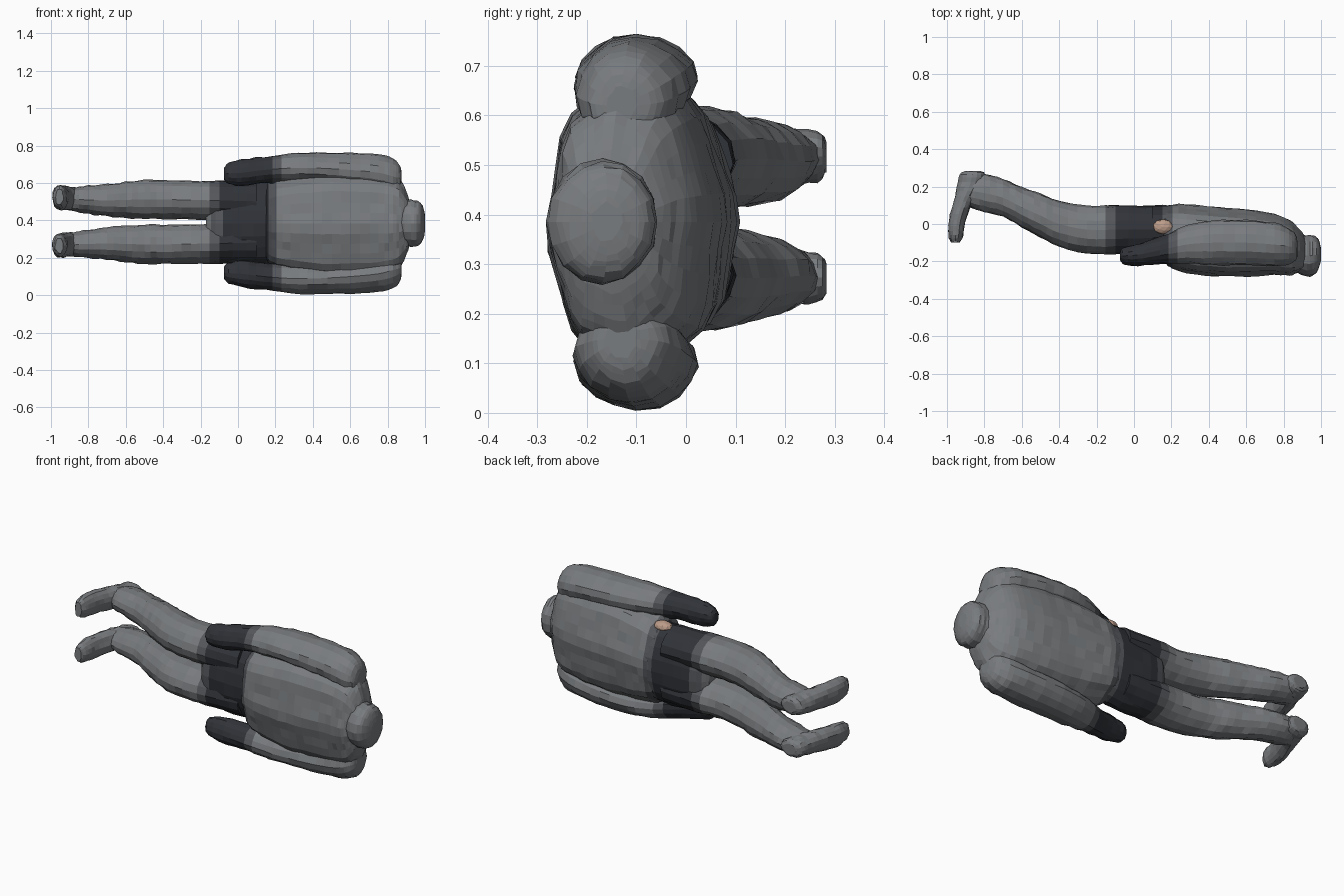
import bpy, bmesh, math, random
from mathutils import Vector

random.seed(4)
MID = 0.385                      # height of the symmetry plane between both sides


def material(name, color):
    m = bpy.data.materials.new(name)
    m.diffuse_color = (*color, 1)
    return m


MATS = [material("grey_cloth", (0.19, 0.20, 0.21)),
        material("faded_cloth", (0.09, 0.095, 0.105)),
        material("dark_cloth", (0.03, 0.033, 0.04))]
SKIN = material("skin", (0.50, 0.33, 0.25))


def shade(x):
    # dark band around the hips and hands, fading at both ends
    if -0.10 < x < 0.17:
        return 2
    return 1 if -0.14 < x < 0.22 else 0


def resample(rows, steps):
    # Catmull-Rom interpolation between the given cross-sections
    out = []
    for i in range(len(rows) - 1):
        p = [rows[max(0, min(len(rows) - 1, i + k))] for k in (-1, 0, 1, 2)]
        for s in range(steps):
            t = s / steps
            out.append([0.5 * (2 * b + (c - a) * t + (2 * a - 5 * b + 4 * c - d) * t * t
                               + (3 * b - a - 3 * c + d) * t ** 3) for a, b, c, d in zip(*p)])
    return out + [list(rows[-1])]


def tube(name, rows, axis="x", sides=16, steps=3, power=2.0, folds=0.0, jitter=0.004):
    """Loft of rows (x, y, z, r_side, r_height); rings face along the axis."""
    bm = bmesh.new()
    rings = []
    for x, y, z, ra, rb in resample(rows, steps):
        ring = []
        for i in range(sides):
            a = 2 * math.pi * i / sides
            c, s = math.cos(a), math.sin(a)
            k = (abs(c) ** power + abs(s) ** power) ** (-1 / power)
            k *= 1 + folds * (1 if i % 4 < 2 else -1)
            u, v = c * k * ra, s * k * rb
            off = Vector((0, u, v)) if axis == "x" else Vector((u, 0, v))
            off += off.normalized() * random.uniform(-jitter, jitter)
            ring.append(bm.verts.new(Vector((x, y, z)) + off))
        rings.append(ring)
    for r0, r1 in zip(rings, rings[1:]):
        for i in range(sides):
            j = (i + 1) % sides
            bm.faces.new((r0[i], r0[j], r1[j], r1[i]))
    bm.faces.new(rings[0])
    bm.faces.new(rings[-1])
    bmesh.ops.recalc_face_normals(bm, faces=bm.faces)
    for f in bm.faces:
        f.material_index = shade(f.calc_center_median().x)
    me = bpy.data.meshes.new(name)
    bm.to_mesh(me)
    bm.free()
    for m in MATS:
        me.materials.append(m)
    ob = bpy.data.objects.new(name, me)
    bpy.context.collection.objects.link(ob)
    return ob


# jacket with lengthwise folds, closing to the collar
tube("jacket", [(0.15, -0.04, MID, 0.12, 0.20), (0.18, -0.06, MID, 0.16, 0.235),
                (0.28, -0.08, MID, 0.18, 0.265), (0.45, -0.095, MID, 0.18, 0.29),
                (0.60, -0.10, MID, 0.175, 0.29), (0.75, -0.11, MID, 0.16, 0.28),
                (0.83, -0.125, MID, 0.145, 0.26), (0.875, -0.14, MID, 0.12, 0.22),
                (0.91, -0.15, MID, 0.09, 0.14), (0.925, -0.16, MID, 0.05, 0.07)],
     sides=32, power=2.15, folds=0.022)

# hips
tube("hips", [(-0.17, -0.03, MID, 0.06, 0.13), (-0.12, -0.03, MID, 0.115, 0.20),
              (0.02, -0.03, MID, 0.13, 0.225), (0.20, -0.03, MID, 0.13, 0.22)], sides=20)

# head
tube("head", [(0.86, -0.165, MID, 0.08, 0.10), (0.89, -0.165, MID, 0.105, 0.122),
              (0.94, -0.17, MID, 0.11, 0.124), (0.975, -0.165, MID, 0.095, 0.112),
              (0.992, -0.16, MID, 0.065, 0.08), (1.0, -0.16, MID, 0.03, 0.04)])

# limbs on both sides
for side, s in (("lower", -1), ("upper", 1)):
    def mirrored(rows, mid=MID):
        return [(x, y, mid + s * d, a, b) for x, y, d, a, b in rows]

    # sleeve and hand
    tube(side + "_arm", mirrored([
        (-0.075, -0.17, 0.265, 0.02, 0.03), (-0.05, -0.17, 0.267, 0.045, 0.055),
        (0.02, -0.165, 0.27, 0.057, 0.07), (0.14, -0.14, 0.285, 0.07, 0.07),
        (0.28, -0.11, 0.295, 0.10, 0.078), (0.42, -0.10, 0.295, 0.118, 0.083),
        (0.60, -0.10, 0.285, 0.12, 0.09), (0.75, -0.11, 0.27, 0.115, 0.095),
        (0.83, -0.12, 0.25, 0.095, 0.095), (0.865, -0.125, 0.24, 0.065, 0.07),
        (0.875, -0.13, 0.235, 0.03, 0.04)]), folds=0.015)

    # trouser leg
    tube(side + "_leg", mirrored([
        (0.10, -0.03, 0.11, 0.12, 0.11), (-0.10, -0.03, 0.115, 0.128, 0.105),
        (-0.25, -0.03, 0.117, 0.125, 0.103), (-0.40, 0.0, 0.12, 0.122, 0.104),
        (-0.50, 0.045, 0.12, 0.115, 0.104), (-0.60, 0.09, 0.118, 0.105, 0.095),
        (-0.70, 0.14, 0.115, 0.10, 0.085), (-0.80, 0.165, 0.118, 0.10, 0.075),
        (-0.87, 0.175, 0.12, 0.085, 0.065), (-0.92, 0.17, 0.122, 0.05, 0.045)], 0.392),
        folds=0.012)

    # shoe, toes pointing forward
    tube(side + "_shoe", mirrored([
        (-0.86, 0.283, 0.122, 0.04, 0.03), (-0.865, 0.265, 0.122, 0.068, 0.05),
        (-0.88, 0.20, 0.122, 0.065, 0.06), (-0.915, 0.12, 0.124, 0.05, 0.064),
        (-0.945, 0.02, 0.128, 0.045, 0.066), (-0.953, -0.06, 0.13, 0.038, 0.06),
        (-0.955, -0.10, 0.13, 0.022, 0.04)], 0.395), axis="y")

# bare patch at the wrist
bpy.ops.mesh.primitive_ico_sphere_add(subdivisions=2, radius=1, location=(0.155, -0.015, 0.60))
wrist = bpy.context.object
wrist.name = "wrist_skin"
wrist.scale = (0.055, 0.04, 0.03)
wrist.data.materials.append(SKIN)
